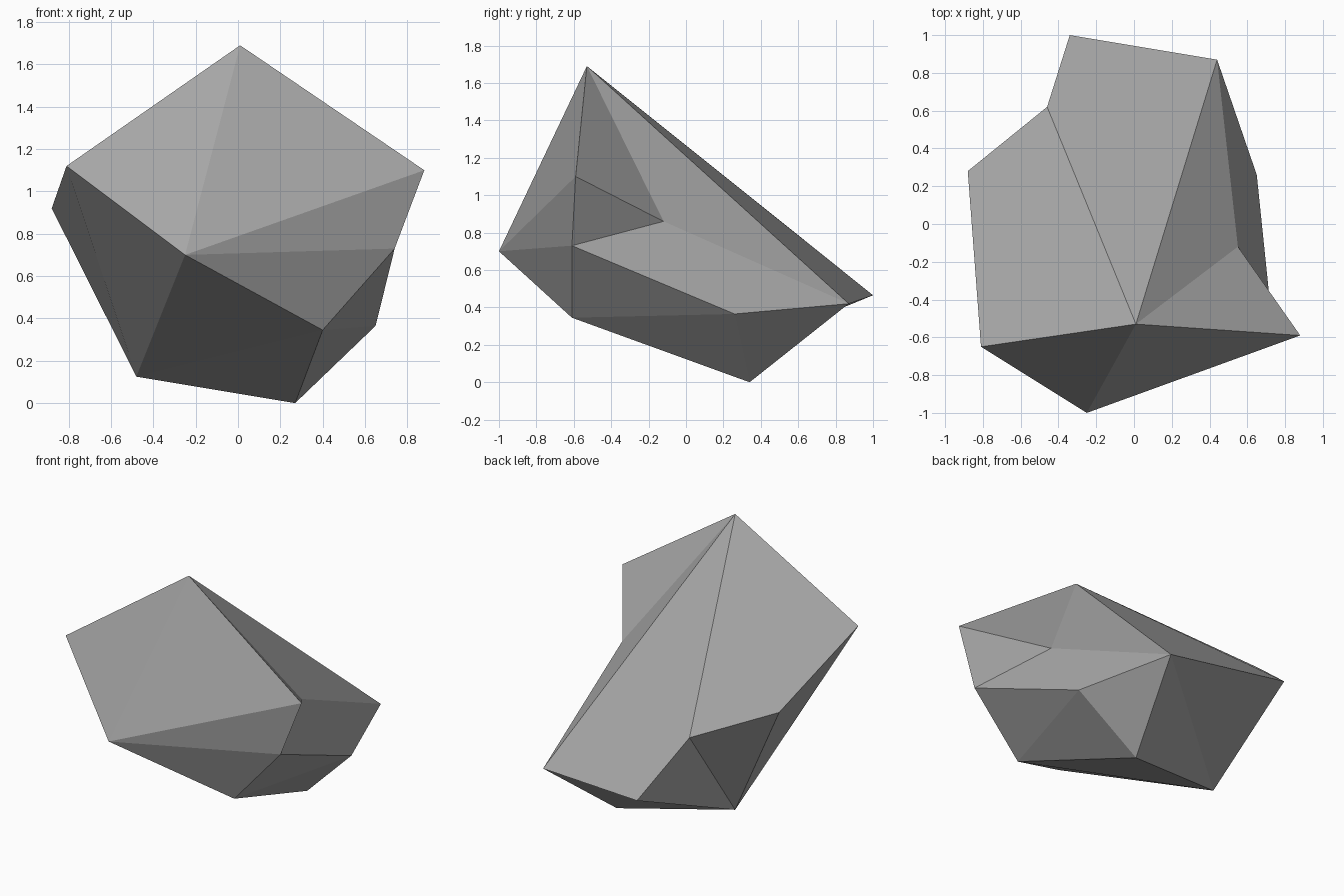
import bpy
import bmesh

# Remove the default cube
default = bpy.data.objects.get("Cube")
if default:
    bpy.data.objects.remove(default, do_unlink=True)

# Stone material
stone = bpy.data.materials.new("grey_stone")
stone.use_nodes = True
colour = (0.38, 0.38, 0.38, 1.0)
stone.diffuse_color = colour
stone.node_tree.nodes["Principled BSDF"].inputs["Base Color"].default_value = colour

# Corners of the boulder, each with a plain name
corners = {
    "peak": (0.01, -0.53, 1.69),
    "shoulder_east": (0.88, -0.59, 1.10),
    "shoulder_west": (-0.81, -0.65, 1.12),
    "nose": (-0.25, -1.0, 0.70),
    "cheek": (0.74, -0.61, 0.73),
    "chin": (0.40, -0.61, 0.345),
    "foot_east": (0.27, 0.34, 0.0),
    "foot_west": (-0.48, 0.17, 0.125),
    "hip": (0.65, 0.26, 0.365),
    "notch": (0.55, -0.12, 0.86),
    "tail_east": (0.44, 0.87, 0.42),
    "tail_west": (-0.34, 1.0, 0.465),
    "flank": (-0.46, 0.62, 0.77),
    "side_west": (-0.88, 0.28, 0.92),
}

# Facets: each one joins the named corners in order
facets = [
    # front
    "peak shoulder_west nose",
    "peak nose shoulder_east",
    "shoulder_east nose cheek",
    "cheek nose chin",
    # east side with its notch
    "peak shoulder_east notch",
    "shoulder_east cheek notch",
    "peak notch tail_east",
    "cheek hip tail_east notch",
    "cheek chin hip",
    "chin foot_east hip",
    "hip foot_east tail_east",
    # sloping back
    "peak tail_east tail_west flank",
    "peak flank side_west shoulder_west",
    # west side
    "tail_west foot_west flank",
    "flank foot_west side_west",
    "side_west foot_west shoulder_west",
    "shoulder_west foot_west nose",
    # underside
    "foot_east foot_west tail_east",
    "tail_east foot_west tail_west",
    "nose foot_west chin",
    "chin foot_west foot_east",
]

# Build the boulder
bm = bmesh.new()
points = {name: bm.verts.new(place) for name, place in corners.items()}
for facet in facets:
    bm.faces.new([points[name] for name in facet.split()])
bmesh.ops.recalc_face_normals(bm, faces=bm.faces[:])

mesh = bpy.data.meshes.new("boulder")
bm.to_mesh(mesh)
bm.free()
mesh.materials.append(stone)
boulder = bpy.data.objects.new("boulder", mesh)
bpy.context.collection.objects.link(boulder)
